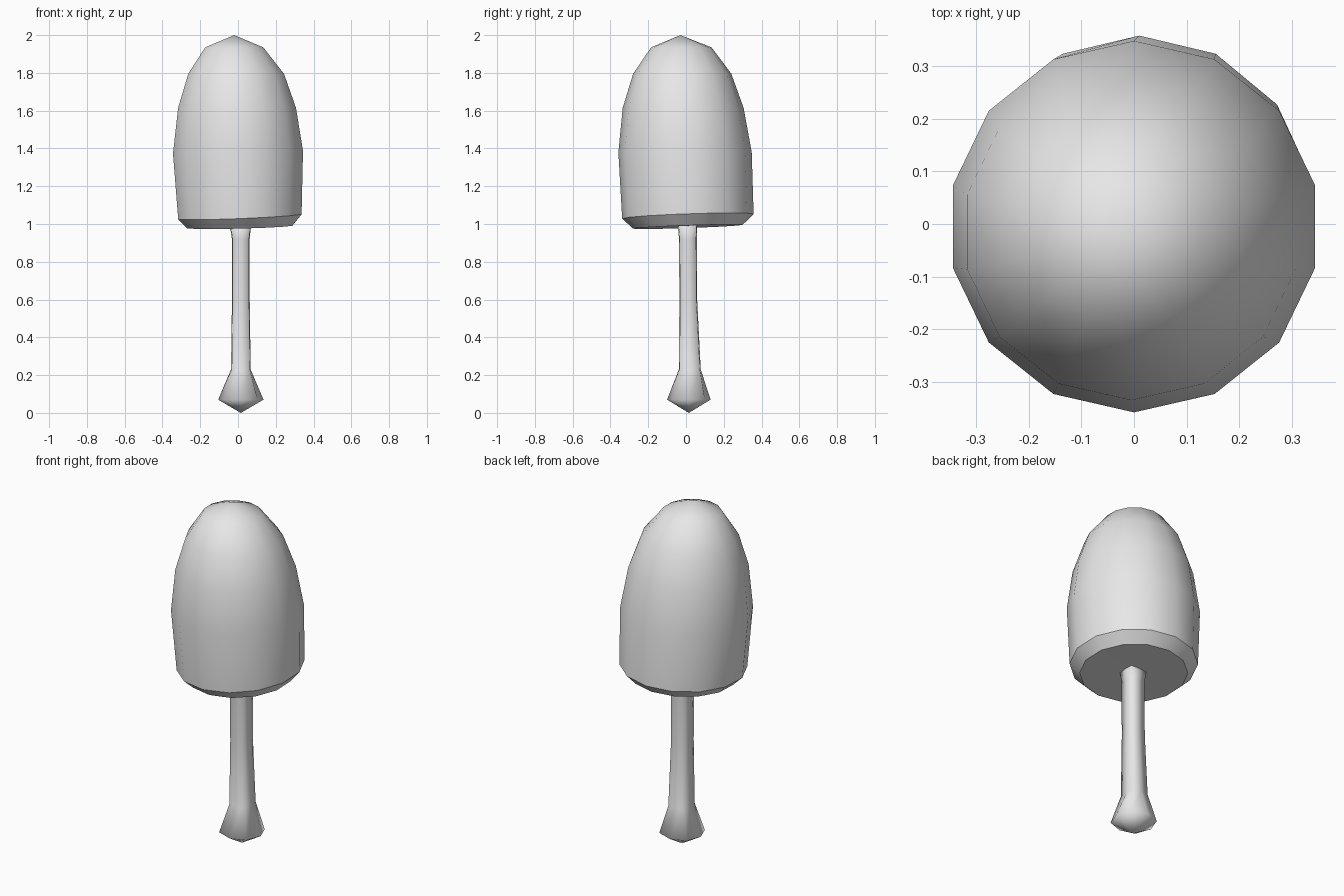
import bpy, bmesh, math

cube = bpy.data.objects.get("Cube")
if cube:
    bpy.data.objects.remove(cube, do_unlink=True)

grey = bpy.data.materials.new("light grey")
grey.use_nodes = True
grey.diffuse_color = (0.8, 0.8, 0.8, 1)
grey.node_tree.nodes["Principled BSDF"].inputs["Base Color"].default_value = (0.8, 0.8, 0.8, 1)


def loft(name, sides, rings, start, end, smooth_angle):
    """Skin rings of (centre x, centre y, z, radius x, radius y, tilt x, tilt y, squareness)."""
    bm = bmesh.new()
    loops = []
    for cx, cy, z, rx, ry, tx, ty, square in rings:
        loop = []
        for i in range(sides):
            a = math.tau * i / sides - math.pi / 2
            k = 1 + (square - 1) * math.sin(2 * a) ** 2
            x, y = cx + rx * k * math.cos(a), cy + ry * k * math.sin(a)
            loop.append(bm.verts.new((x, y, z + tx * x + ty * y)))
        loops.append(loop)
    for low, high in zip(loops, loops[1:]):
        for i in range(sides):
            j = (i + 1) % sides
            bm.faces.new((low[i], low[j], high[j], high[i]))
    # Close both ends with a fan to a point
    for loop, tip in ((loops[0], start), (loops[-1], end)):
        point = bm.verts.new(tip)
        for i in range(sides):
            bm.faces.new((loop[i], loop[(i + 1) % sides], point))
    bmesh.ops.recalc_face_normals(bm, faces=bm.faces)
    mesh = bpy.data.meshes.new(name)
    bm.to_mesh(mesh)
    bm.free()
    obj = bpy.data.objects.new(name, mesh)
    bpy.context.collection.objects.link(obj)
    mesh.materials.append(grey)
    bpy.ops.object.select_all(action='DESELECT')
    obj.select_set(True)
    bpy.context.view_layer.objects.active = obj
    bpy.ops.object.shade_smooth_by_angle(angle=math.radians(smooth_angle))
    return obj


# Tall bullet-shaped cap with a slightly tilted, bevelled rim
loft("mushroom_cap", 14, [
    (0.01, 0.01, 0.985, 0.285, 0.29, 0.025, 0.035, 1),
    (0.01, 0.01, 1.04, 0.335, 0.348, 0.04, 0.035, 1),
    (0, -0.005, 1.38, 0.353, 0.353, 0.02, 0, 1),
    (-0.005, -0.015, 1.615, 0.32, 0.32, 0, 0, 1),
    (-0.01, -0.02, 1.795, 0.26, 0.26, 0, 0, 1),
    (-0.02, -0.025, 1.935, 0.158, 0.16, 0, 0, 1),
], (0.01, 0.01, 0.99), (-0.02, -0.03, 2.0), 35)

# Squarish stem swelling into a pointed bulb at the foot
loft("mushroom_stem", 8, [
    (0.015, 0.015, 0.07, 0.12, 0.115, 0, 0, 1.04),
    (0.015, 0.02, 0.23, 0.052, 0.058, 0, 0, 1.3),
    (0.015, 0.012, 0.6, 0.047, 0.047, 0, 0, 1.3),
    (0.015, 0.01, 0.92, 0.047, 0.047, 0, 0, 1.3),
    (0.012, 0.008, 1.0, 0.057, 0.052, 0, 0, 1.3),
], (0.015, 0.015, 0.0), (0.012, 0.008, 1.03), 180)
